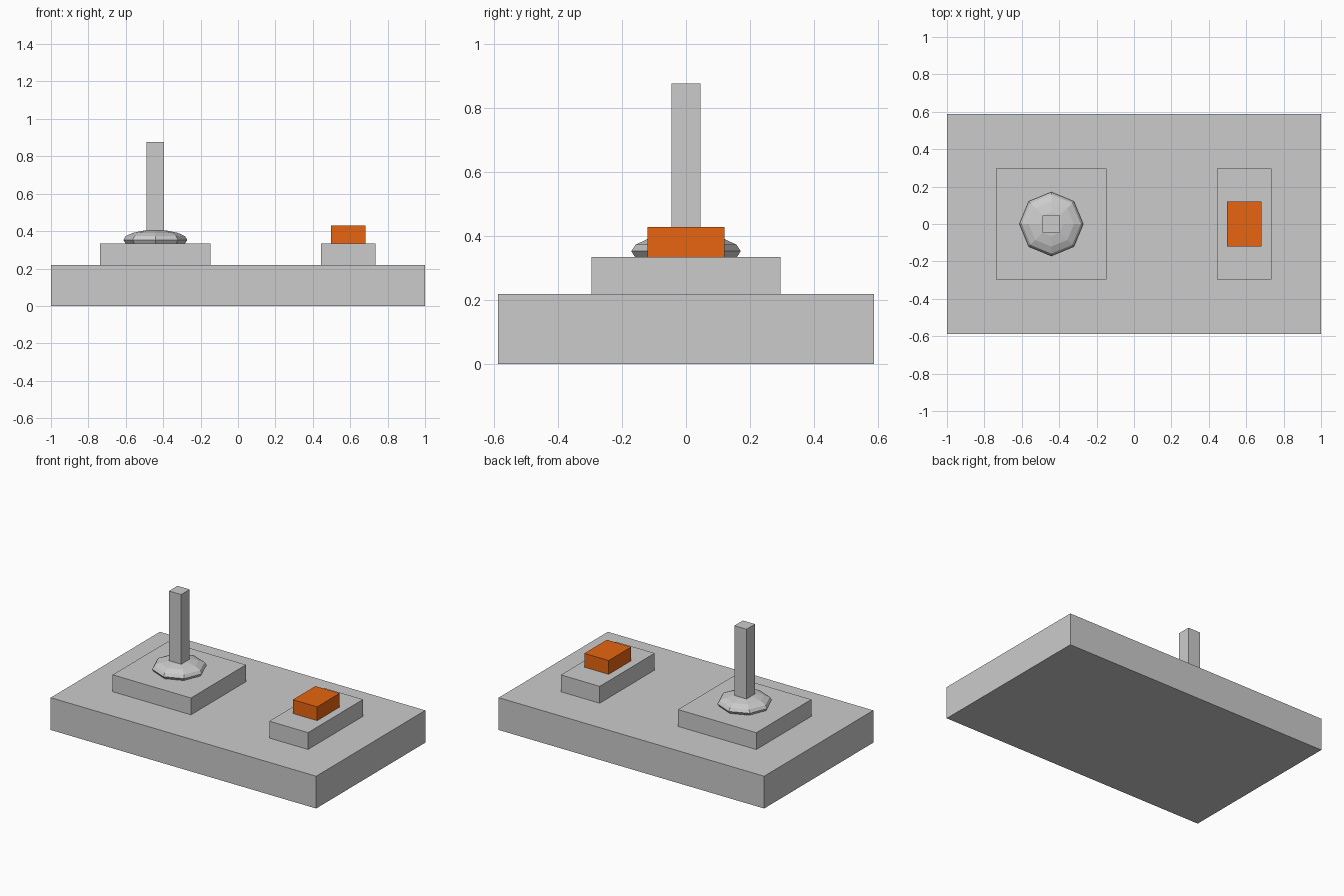
import bpy

if "Cube" in bpy.data.objects:
    bpy.data.objects.remove(bpy.data.objects["Cube"])


def box(name, x0, x1, half_y, z0, z1):
    bpy.ops.mesh.primitive_cube_add(size=1, location=((x0 + x1) / 2, 0, (z0 + z1) / 2))
    ob = bpy.context.object
    ob.name = name
    ob.scale = (x1 - x0, 2 * half_y, z1 - z0)
    bpy.ops.object.transform_apply(location=False, rotation=False, scale=True)
    return ob


# Base slab
box("base", -1, 1, 0.587, 0, 0.22)

# Raised plates under the controls
box("stick_plate", -0.737, -0.147, 0.296, 0.22, 0.335)
box("button_plate", 0.443, 0.735, 0.296, 0.22, 0.335)

# Flattened low-poly boot around the stick
bpy.ops.mesh.primitive_uv_sphere_add(segments=8, ring_count=8, radius=1,
                                     location=(-0.442, 0, 0.353))
boot = bpy.context.object
boot.name = "stick_boot"
boot.scale = (0.171, 0.171, 0.053)
bpy.ops.object.transform_apply(location=False, rotation=False, scale=True)

# Control stick, starting inside the boot
box("stick", -0.488, -0.396, 0.046, 0.335, 0.877)

# Orange button
button = box("button", 0.498, 0.681, 0.121, 0.335, 0.429)
orange = bpy.data.materials.new("orange")
orange.diffuse_color = (0.8, 0.13, 0.005, 1)
orange.use_nodes = True
orange.node_tree.nodes["Principled BSDF"].inputs["Base Color"].default_value = orange.diffuse_color
button.data.materials.append(orange)
